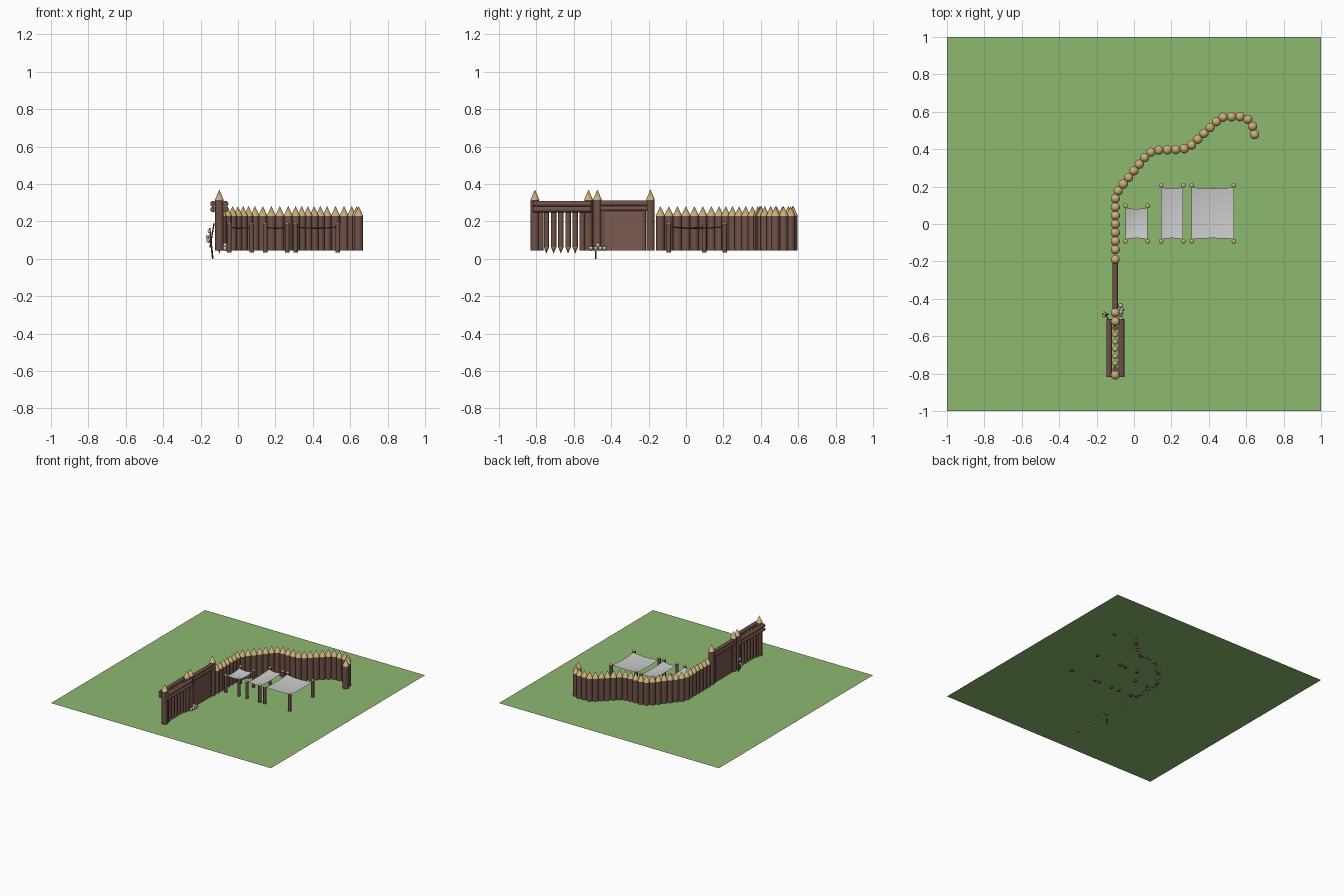
import bpy, bmesh, math, random
from mathutils import Vector, Matrix

if "Cube" in bpy.data.objects:
    bpy.data.objects.remove(bpy.data.objects["Cube"])

random.seed(3)
G = 0.045          # ground level
GX = -0.10         # x of the gate line


def material(name, rgb):
    m = bpy.data.materials.new(name)
    m.diffuse_color = (*rgb, 1)
    m.use_nodes = True
    m.node_tree.nodes["Principled BSDF"].inputs["Base Color"].default_value = m.diffuse_color
    return m


BROWN = material("bark_brown", (0.16, 0.085, 0.065))
TAN = material("cut_wood", (0.60, 0.43, 0.19))
GREEN = material("grass", (0.27, 0.48, 0.16))
BONE = material("bone", (0.62, 0.60, 0.46))
PANEL = material("door_brown", (0.20, 0.105, 0.08))


def finish(bm, name, mats, angle=40):
    me = bpy.data.meshes.new(name)
    bm.to_mesh(me)
    bm.free()
    ob = bpy.data.objects.new(name, me)
    bpy.context.collection.objects.link(ob)
    for m in mats:
        me.materials.append(m)
    bpy.ops.object.select_all(action='DESELECT')
    bpy.context.view_layer.objects.active = ob
    ob.select_set(True)
    bpy.ops.object.shade_smooth_by_angle(angle=math.radians(angle))
    return ob


def log(bm, a, b, r, r2=None, mat=0, seg=14):
    """Round log or cone from point a to point b."""
    a, b = Vector(a), Vector(b)
    d = b - a
    M = Matrix.Translation((a + b) / 2) @ d.to_track_quat('Z', 'Y').to_matrix().to_4x4()
    v = bmesh.ops.create_cone(bm, cap_ends=True, segments=seg, radius1=r,
                              radius2=r if r2 is None else r2, depth=d.length, matrix=M)['verts']
    for f in {f for x in v for f in x.link_faces}:
        f.material_index = mat


def stake(bm, x, y, z0, z1, tip, r):
    """Upright log with a pale sharpened tip."""
    log(bm, (x, y, z0), (x, y, z1), r)
    log(bm, (x, y, z1), (x, y, tip), r * 1.06, 0, 1)


def box(bm, lo, hi, mat=0):
    lo, hi = Vector(lo), Vector(hi)
    M = Matrix.Translation((lo + hi) / 2) @ Matrix.Diagonal((*(hi - lo), 1))
    v = bmesh.ops.create_cube(bm, size=1, matrix=M)['verts']
    for f in {f for x in v for f in x.link_faces}:
        f.material_index = mat


def ball(bm, c, r, s=(1, 1, 1)):
    M = Matrix.Translation(c) @ Matrix.Diagonal((*s, 1))
    bmesh.ops.create_uvsphere(bm, u_segments=10, v_segments=7, radius=r, matrix=M)


# ground
bm = bmesh.new()
bmesh.ops.create_grid(bm, x_segments=1, y_segments=1, size=1, matrix=Matrix.Translation((0, 0, G)))
finish(bm, "ground", [GREEN])

# palisade: stakes spaced evenly along a bent path
path = [Vector(p) for p in [(GX, -0.137), (GX, 0.15), (-0.08, 0.185), (0.067, 0.368), (0.105, 0.394),
                            (0.25, 0.398), (0.293, 0.408), (0.465, 0.57), (0.56, 0.575),
                            (0.605, 0.564), (0.633, 0.527), (0.645, 0.478)]]
lengths = [(b - a).length for a, b in zip(path, path[1:])]
total, count = sum(lengths), 29
bm = bmesh.new()
for i in range(count):
    d, k = total * i / (count - 1), 0
    while k < len(lengths) - 1 and d > lengths[k]:
        d -= lengths[k]
        k += 1
    p = path[k].lerp(path[k + 1], min(1, d / lengths[k]))
    stake(bm, p.x, p.y, G, 0.23, 0.282, 0.0235)
finish(bm, "palisade_wall", [BROWN, TAN])

# tall gate posts
bm = bmesh.new()
for y in (-0.19, -0.474, -0.521, -0.808):
    stake(bm, GX, y, G, 0.315, 0.37, 0.0225)
finish(bm, "gate_posts", [BROWN, TAN])

# closed gate: two lintel logs, side jambs and door leaf
bm = bmesh.new()
for z in (0.296, 0.269):
    log(bm, (GX, -0.47, z), (GX, -0.19, z), 0.0145)
for y in (-0.444, -0.227):
    log(bm, (GX, y, G), (GX, y, 0.258), 0.0135)
box(bm, (GX - 0.010, -0.435, G), (GX + 0.010, -0.235, 0.256), 1)
finish(bm, "closed_gate", [BROWN, PANEL])

# raised gate: paired beams on both sides
bm = bmesh.new()
for x in (GX - 0.033, GX + 0.033):
    for z in (0.294, 0.264):
        log(bm, (x, -0.818, z), (x, -0.508, z), 0.0155)
finish(bm, "portcullis_beams", [BROWN])

# portcullis stakes, sharpened below and pale at the top
bm = bmesh.new()
for i in range(5):
    y = -0.746 + i * 0.0385
    log(bm, (GX, y, 0.064), (GX, y, 0.275), 0.0145)
    log(bm, (GX, y, 0.064), (GX, y, 0.028), 0.015, 0, 1)
    log(bm, (GX, y, 0.275), (GX, y, 0.300), 0.015, 0, 1)
for y in (-0.776, -0.555):
    log(bm, (GX, y, G), (GX, y, 0.285), 0.0145)
finish(bm, "portcullis_stakes", [BROWN, TAN])

# awnings: four posts with a sagging cloth each
TOP = 0.174
for n, (x0, x1, y0, y1) in enumerate([(-0.046, 0.073, -0.092, 0.097),
                                      (0.145, 0.263, -0.092, 0.207),
                                      (0.308, 0.534, -0.092, 0.207)], 1):
    bm = bmesh.new()
    for x in (x0, x1):
        for y in (y0, y1):
            stake(bm, x, y, 0.033, 0.183, 0.196, 0.012)
    finish(bm, f"awning_posts_{n}", [BROWN, TAN])
    bm = bmesh.new()
    bmesh.ops.create_grid(bm, x_segments=10, y_segments=10, size=1)
    for v in bm.verts:
        u, w = v.co.x, v.co.y
        sag = 0.007 * (1 - u * u) + 0.007 * (1 - w * w)
        v.co = ((x0 + x1) / 2 + u * (x1 - x0) / 2,
                (y0 + y1) / 2 + w * ((y1 - y0) / 2 - 0.011 - 0.005 * (1 - u * u)),
                TOP - sag)
    finish(bm, f"awning_cloth_{n}", [])

# leaning pole with skulls tied to it
bm = bmesh.new()
log(bm, (-0.135, -0.482, 0.0), (-0.152, -0.484, 0.165), 0.0045, seg=8)
log(bm, (-0.150, -0.490, 0.06), (-0.128, -0.522, 0.19), 0.0035, seg=8)
finish(bm, "trophy_pole", [BROWN])


def skull(bm, c, r=0.0115):
    c = Vector(c)
    ball(bm, c, r)
    ball(bm, c + Vector((r * 0.5, 0, -r * 0.7)), r * 0.62, (1, 1, 0.9))


bm = bmesh.new()
for c in [(-0.153, -0.482, 0.148), (-0.163, -0.474, 0.118), (-0.160, -0.490, 0.098)]:
    skull(bm, c, 0.010)
finish(bm, "pole_skulls", [BONE])

# skulls and bones on the ground by the gate
bm = bmesh.new()
for c in [(-0.072, -0.436, 0.056), (-0.066, -0.458, 0.056), (-0.070, -0.482, 0.056),
          (-0.070, -0.508, 0.056), (-0.070, -0.470, 0.073)]:
    skull(bm, c)
for i in range(4):
    y = -0.50 + i * 0.02
    a = random.uniform(-0.8, 0.8)
    o = Vector((math.cos(a), math.sin(a), 0)) * 0.015
    log(bm, Vector((-0.075, y, 0.049)) - o, Vector((-0.075, y, 0.049)) + o, 0.003, seg=6)
finish(bm, "skull_pile", [BONE])
